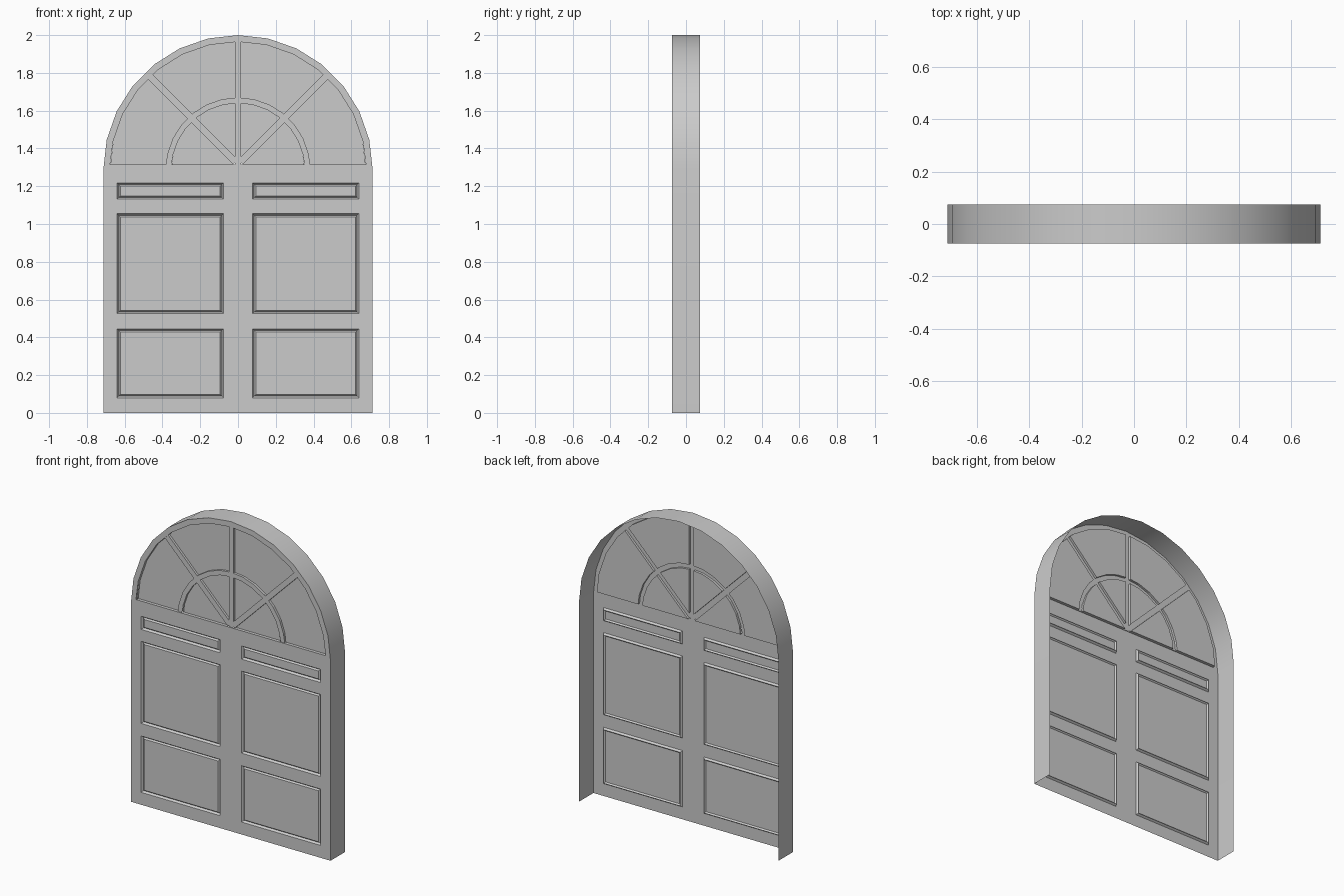
import bpy, bmesh, math
from mathutils import Vector

if "Cube" in bpy.data.objects:
    bpy.data.objects.remove(bpy.data.objects["Cube"])

R, RW, CZ = 0.713, 0.678, 1.287          # outer arch, window arch, arch centre
F, B = -0.074, 0.074                     # front and back planes
SILL, N = 1.315, 14                      # window sill height, arch segments
BAR, GLASS = F + 0.005, F + 0.02         # glazing bar and glass depth
A0, A1 = 0.353, 0.383                    # inner arched bar radii
W = 0.017                                # half width of straight bars


def arc(r, y):
    return [Vector((r * math.cos(math.pi * k / N), y, CZ + r * math.sin(math.pi * k / N)))
            for k in range(N + 1)]


def window_arc(r, y):
    # arch that starts on the sill instead of the spring line
    pts = arc(r, y)
    x = math.sqrt(r * r - (SILL - CZ) ** 2)
    pts[0], pts[-1] = Vector((x, y, SILL)), Vector((-x, y, SILL))
    return pts


def face(bm, pts):
    return bm.faces.new([bm.verts.new(p) for p in pts])


def strip(bm, a, b):
    for i in range(len(a) - 1):
        face(bm, (a[i], a[i + 1], b[i + 1], b[i]))


def finish(bm, name, smooth=False):
    bmesh.ops.remove_doubles(bm, verts=bm.verts, dist=0.0003)
    bmesh.ops.recalc_face_normals(bm, faces=bm.faces)
    if sum(f.normal.y * f.calc_area() for f in bm.faces) > 0.001:
        bmesh.ops.reverse_faces(bm, faces=bm.faces)
    me = bpy.data.meshes.new(name)
    bm.to_mesh(me)
    bm.free()
    ob = bpy.data.objects.new(name, me)
    bpy.context.collection.objects.link(ob)
    if smooth:
        bpy.context.view_layer.objects.active = ob
        ob.select_set(True)
        bpy.ops.object.shade_smooth_by_angle(angle=math.radians(30))
        ob.select_set(False)
    return ob


# Door front: grid of flat cells, with grooved panels in the panel cells
bm = bmesh.new()
xs = [-R, -0.64, -0.077, 0.077, 0.64, R]
zs = [0, 0.08, 0.444, 0.525, 1.055, 1.132, 1.217, CZ]


def rect(x0, x1, z0, z1, inset, depth):
    i, y = inset, F + depth
    return [Vector(p) for p in ((x0 + i, y, z0 + i), (x1 - i, y, z0 + i),
                                (x1 - i, y, z1 - i), (x0 + i, y, z1 - i))]


for i in range(len(xs) - 1):
    for j in range(len(zs) - 1):
        cell = (xs[i], xs[i + 1], zs[j], zs[j + 1])
        if i % 2 and j % 2:
            loops = [rect(*cell, n, d) for n, d in ((0, 0), (0.009, 0.013), (0.017, 0.004))]
            for a, b in zip(loops, loops[1:]):
                strip(bm, a + a[:1], b + b[:1])
            face(bm, loops[-1])
        else:
            face(bm, rect(*cell, 0, 0))

# Arched window surround and its small step back to the bars
outer, inner = arc(R, F), window_arc(RW, F)
strip(bm, outer, inner)
face(bm, (outer[0], inner[0], inner[-1], outer[-1]))
step = window_arc(RW, BAR)
strip(bm, inner + inner[:1], step + step[:1])
finish(bm, "door_front")

# Rim running back from the outline, open at the bottom and back
bm = bmesh.new()
edge = [[Vector((R, y, 0))] + arc(R, y) + [Vector((-R, y, 0))] for y in (F, B)]
strip(bm, *edge)
bmesh.ops.remove_doubles(bm, verts=bm.verts, dist=0.0003)
bmesh.ops.recalc_face_normals(bm, faces=bm.faces)
bm.faces.ensure_lookup_table()
if bm.faces[0].normal.x < 0:
    bmesh.ops.reverse_faces(bm, faces=bm.faces)
finish(bm, "door_rim", True)

# Recessed window panes: arch strips clipped to each sector
hub = Vector((0, 0, SILL))
for s in range(4):
    for r0, r1 in ((0.0, A0), (A1, RW)):
        bm = bmesh.new()
        a, b = arc(r0, GLASS), arc(r1, GLASS)
        if r0:
            strip(bm, a, b)
        else:
            face(bm, b)
        for ang, sign in ((s * 45, 1), (s * 45 + 45, -1)):
            t = math.radians(ang)
            n = Vector((-math.sin(t), 0, math.cos(t))) * sign
            off = 0 if ang in (0, 180) else W
            bmesh.ops.bisect_plane(bm, geom=bm.verts[:] + bm.edges[:] + bm.faces[:],
                                   plane_co=hub + n * off, plane_no=n, clear_inner=True)
        bmesh.ops.remove_doubles(bm, verts=bm.verts, dist=0.0003)
        rim = [e for e in bm.edges if len(e.link_faces) == 1]
        new = bmesh.ops.extrude_edge_only(bm, edges=rim)["geom"]
        for v in new:
            if isinstance(v, bmesh.types.BMVert):
                v.co.y = BAR
        finish(bm, "window_pane")

# Glazing bar fronts: three rays and one arch
for deg in (45, 90, 135):
    bm = bmesh.new()
    t = math.radians(deg)
    d, n = Vector((math.cos(t), 0, math.sin(t))), Vector((-math.sin(t), 0, math.cos(t))) * W
    base = Vector((0, BAR, SILL))
    end = base + d * (0.65 if deg == 90 else 0.655)
    start = base + d * (0 if deg == 90 else W)
    face(bm, (start - n, end - n, end + n, start + n))
    finish(bm, "window_ray_bar")
bm = bmesh.new()
strip(bm, window_arc(A0, BAR), window_arc(A1, BAR))
finish(bm, "window_arch_bar")
